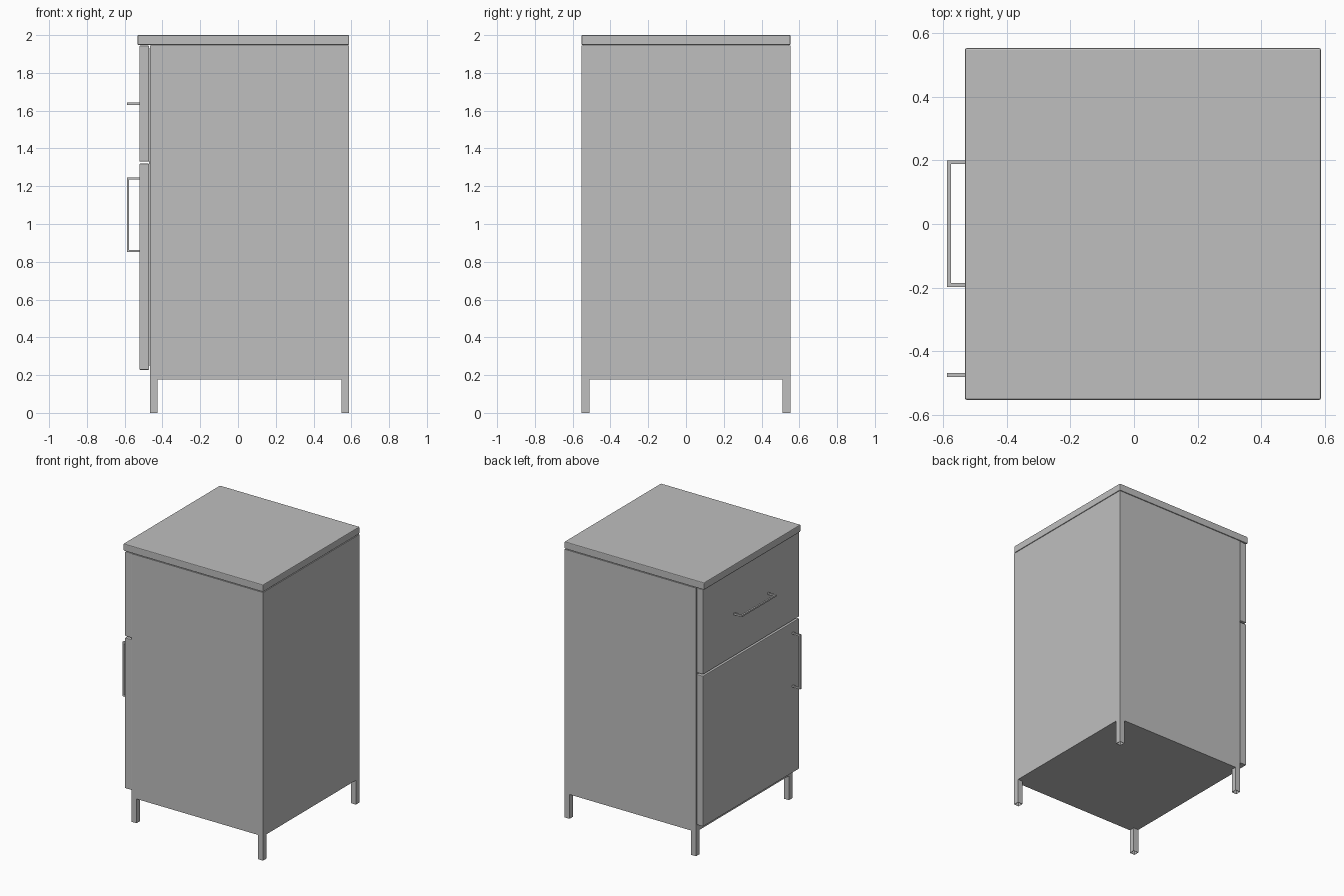
import bpy
import bmesh
from mathutils import Matrix, Vector

cube = bpy.data.objects.get("Cube")
if cube:
    bpy.data.objects.remove(cube, do_unlink=True)

# One plain grey finish
COLOUR = (0.52, 0.52, 0.52, 1)
grey = bpy.data.materials.new("mid_grey")
grey.use_nodes = True
grey.diffuse_color = COLOUR
grey.node_tree.nodes["Principled BSDF"].inputs["Base Color"].default_value = COLOUR


def add_box(bm, low, high):
    low, high = Vector(low), Vector(high)
    size = Matrix.Diagonal((high - low).to_4d())
    size[3][3] = 1
    bmesh.ops.create_cube(bm, size=1, matrix=Matrix.Translation((low + high) / 2) @ size)


def make_part(name, boxes, bevel=0, tube=False):
    bm = bmesh.new()
    for low, high in boxes:
        add_box(bm, low, high)
    if tube:
        bm.normal_update()
        ends = [f for f in bm.faces if abs(f.normal.z) > 0.9]
        bmesh.ops.delete(bm, geom=ends, context="FACES")
    mesh = bpy.data.meshes.new(name)
    bm.to_mesh(mesh)
    bm.free()
    mesh.materials.append(grey)
    obj = bpy.data.objects.new(name, mesh)
    bpy.context.collection.objects.link(obj)
    if tube:
        wall = obj.modifiers.new("wall", "SOLIDIFY")
        wall.thickness = 0.003
        wall.offset = -1
    if bevel:
        edge = obj.modifiers.new("edge", "BEVEL")
        edge.width = bevel
        edge.segments = 2


FRONT, BACK, HALF = -0.467, 0.587, 0.552
BASE, LEG = 0.176, 0.04

# Carcass, worktop and the two front panels on the -x side
make_part("cabinet_body", [((FRONT, -HALF, BASE), (BACK, HALF, 1.944))])
make_part("worktop", [((-0.532, -0.553, 1.948), (0.588, 0.553, 2.0))], 0.005)
make_part("worktop_spacer", [((FRONT + 0.01, -0.545, 1.944), (0.58, 0.545, 1.948))])
make_part("drawer_front", [((-0.522, -0.55, 1.331), (-0.47, 0.55, 1.944))], 0.004)
make_part("door_front", [((-0.522, -0.55, 0.228), (-0.47, 0.55, 1.319))], 0.004)
make_part("panel_spacer", [((-0.47, -0.54, 0.25), (FRONT, 0.54, 1.93))])

# Square tube legs
for end, x in (("door", FRONT), ("rear", BACK - LEG)):
    for side, y in (("near", -HALF), ("far", HALF - LEG)):
        make_part(f"{end}_{side}_leg", [((x, y, 0), (x + LEG, y + LEG, BASE))], tube=True)

# Bar handles: a grip with a post at each end
OUT, ROOT, BAR = -0.588, -0.52, 0.012


def make_handle(name, low, high, axis):
    boxes = [((OUT, *low), (OUT + BAR, *high))]
    for end in (low[axis], high[axis] - BAR):
        a, b = list(low), list(high)
        a[axis], b[axis] = end, end + BAR
        boxes.append(((OUT + BAR, *a), (ROOT, *b)))
    make_part(name, boxes)


make_handle("drawer_handle", (-0.198, 1.631), (0.2, 1.643), 0)
make_handle("door_handle", (-0.481, 0.851), (-0.469, 1.247), 1)
